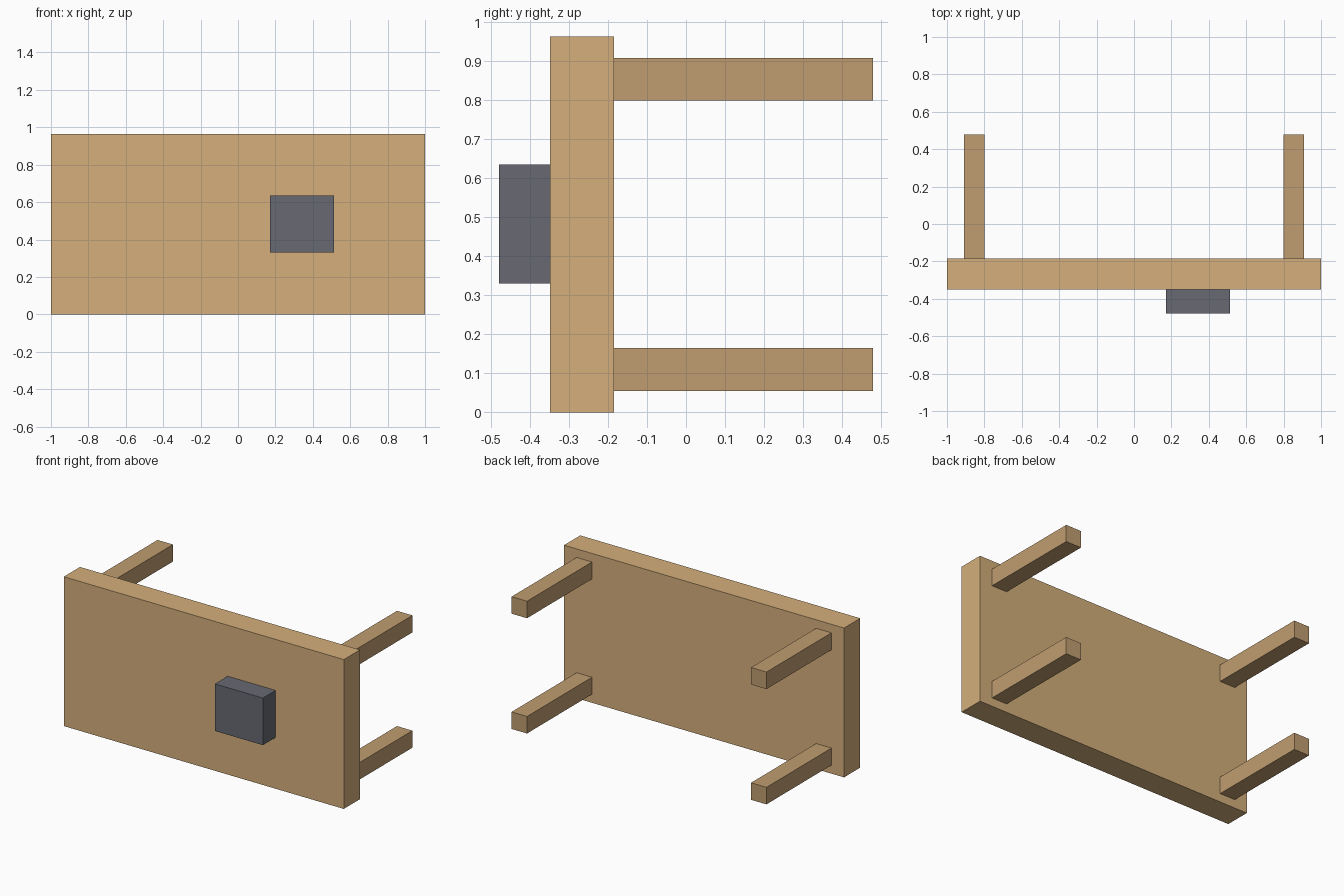
import bpy

if "Cube" in bpy.data.objects:
    bpy.data.objects.remove(bpy.data.objects["Cube"])


def material(name, rgb):
    m = bpy.data.materials.new(name)
    m.diffuse_color = (*rgb, 1)
    m.use_nodes = True
    m.node_tree.nodes["Principled BSDF"].inputs["Base Color"].default_value = m.diffuse_color
    return m


def box(name, lo, hi, mat):
    """Axis-aligned box between two corners."""
    centre = [(a + b) / 2 for a, b in zip(lo, hi)]
    size = [b - a for a, b in zip(lo, hi)]
    bpy.ops.mesh.primitive_cube_add(size=1, location=centre)
    ob = bpy.context.object
    ob.name = name
    ob.scale = size
    bpy.ops.object.transform_apply(location=False, rotation=False, scale=True)
    ob.data.materials.append(mat)
    return ob


top_wood = material("light_wood", (0.66, 0.43, 0.20))
leg_wood = material("leg_wood", (0.53, 0.34, 0.165))
dark = material("dark_grey", (0.138, 0.144, 0.17))

HEIGHT = 0.964
FACE, BACK = -0.349, -0.184   # table top, tipped on its side
END = 0.479

# Table top slab
box("table_top", (-1, FACE, 0), (1, BACK, HEIGHT), top_wood)

# Four legs pointing backwards
h = 0.055
for side, x in (("left", -0.855), ("right", 0.855)):
    for level, z in (("lower", 0.11), ("upper", HEIGHT - 0.11)):
        box(f"{level}_{side}_leg", (x - h, BACK, z - h), (x + h, END, z + h), leg_wood)

# Block resting on the table surface
box("block", (0.17, -END, 0.331), (0.513, FACE, 0.635), dark)
